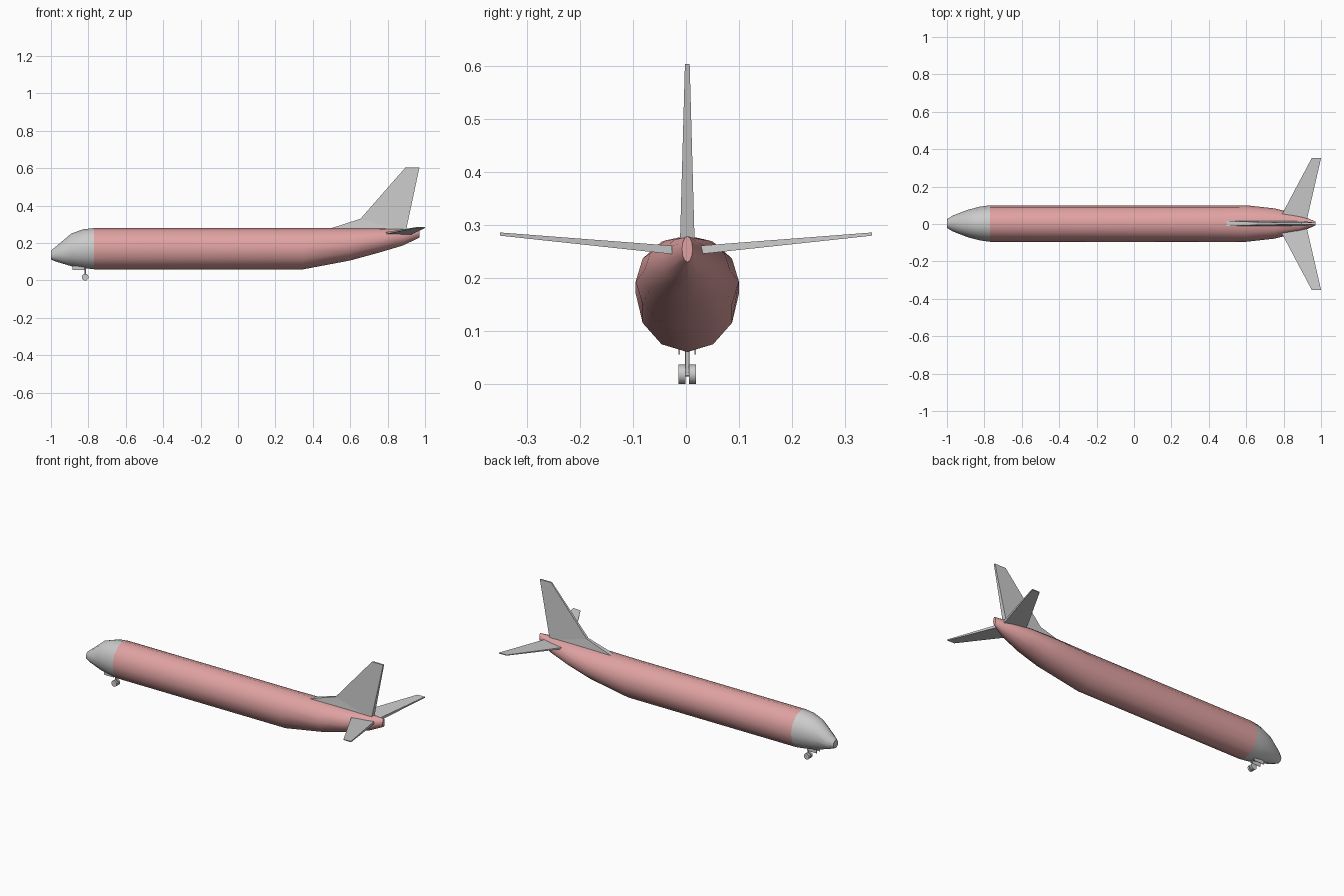
import bpy, bmesh, math
from mathutils import Vector

if "Cube" in bpy.data.objects:
    bpy.data.objects.remove(bpy.data.objects["Cube"])

YC = 0.0025   # fuselage centre line
SIDES = 12


def finish(name, bm, mat=None, angle=None):
    bmesh.ops.recalc_face_normals(bm, faces=bm.faces)
    me = bpy.data.meshes.new(name)
    bm.to_mesh(me)
    bm.free()
    ob = bpy.data.objects.new(name, me)
    bpy.context.collection.objects.link(ob)
    if mat:
        me.materials.append(mat)
    if angle:
        bpy.ops.object.select_all(action='DESELECT')
        ob.select_set(True)
        bpy.context.view_layer.objects.active = ob
        bpy.ops.object.shade_smooth_by_angle(angle=math.radians(angle))
    return ob


def loft(name, sections, cap_first, cap_last, mat=None):
    """Skin elliptical rings given as (x, half width, top, bottom)."""
    bm = bmesh.new()
    rings = []
    for x, w, top, bot in sections:
        c, h = (top + bot) / 2, (top - bot) / 2
        ring = []
        for i in range(SIDES):
            a = 2 * math.pi * i / SIDES
            ring.append(bm.verts.new((x, YC + w * math.cos(a), c + h * math.sin(a))))
        rings.append(ring)
    for r, s in zip(rings, rings[1:]):
        for i in range(SIDES):
            j = (i + 1) % SIDES
            bm.faces.new((r[i], r[j], s[j], s[i]))
    if cap_first:
        bm.faces.new(rings[0])
    if cap_last:
        bm.faces.new(rings[-1])
    return finish(name, bm, mat, 40)


def plate(name, points, faces, axis):
    """Closed panel: each point is (x, y, z, half thickness along axis)."""
    bm = bmesh.new()
    axis = Vector(axis)
    a = [bm.verts.new(Vector(p[:3]) + axis * p[3]) for p in points]
    b = [bm.verts.new(Vector(p[:3]) - axis * p[3]) for p in points]
    for f in faces:
        bm.faces.new([a[i] for i in f])
        bm.faces.new([b[i] for i in reversed(f)])
    n = len(points)
    for i in range(n):
        j = (i + 1) % n
        bm.faces.new((a[i], b[i], b[j], a[j]))
    return finish(name, bm)


def box(name, center, size):
    bm = bmesh.new()
    bmesh.ops.create_cube(bm, size=1)
    for v in bm.verts:
        v.co = Vector([c + k * s for c, k, s in zip(center, v.co, size)])
    return finish(name, bm)


def cylinder(name, center, radius, depth, along_y, segs=16):
    bm = bmesh.new()
    bmesh.ops.create_cone(bm, cap_ends=True, segments=segs,
                          radius1=radius, radius2=radius, depth=depth)
    for v in bm.verts:
        x, y, z = v.co
        v.co = Vector((x, z, -y) if along_y else (x, y, z)) + Vector(center)
    return finish(name, bm, angle=40)


pink = bpy.data.materials.new("pink_paint")
pink.diffuse_color = (0.75, 0.36, 0.36, 1)
pink.use_nodes = True
pink.node_tree.nodes["Principled BSDF"].inputs["Base Color"].default_value = pink.diffuse_color

# Nose cone and body with upswept tail
loft("nose", [(-1.0, .023, .160, .112), (-.97, .042, .184, .100),
              (-.89, .073, .252, .076), (-.825, .090, .274, .066),
              (-.77, .0975, .280, .060)], True, False)
loft("fuselage", [(-.77, .0975, .280, .060), (.35, .0975, .280, .060),
                  (.60, .0975, .280, .107), (.75, .081, .280, .148),
                  (.885, .048, .279, .188), (.97, .010, .279, .230)],
     False, True, pink)

# Tail fin with dorsal fillet
plate("tail_fin", [(.49, YC, .277, .014), (.655, YC, .33, .008),
                   (.895, YC, .604, .0045), (.97, YC, .604, .0045),
                   (.897, YC, .262, .014)],
      [(0, 1, 4), (1, 2, 3, 4)], (0, 1, 0))

# Horizontal stabilizers
for side, s in (("left", -1), ("right", 1)):
    plate(side + "_stabilizer",
          [(.79, s * .050, .253, .005), (.95, s * .352, .283, .002),
           (1.0, s * .352, .283, .003), (.925, s * .026, .253, .008)],
          [(0, 1, 2, 3)], (0, 0, 1))

# Nose landing gear
GX = -.817
cylinder("gear_strut", (GX, YC, .044), .004, .056, False, 10)
cylinder("gear_axle", (GX, YC, .018), .004, .024, True, 10)
for side, s in (("left", -1), ("right", 1)):
    cylinder(side + "_nose_wheel", (GX, YC + s * .0098, .018), .018, .013, True)
    box(side + "_gear_door", (-.852, YC + s * .015, .066), (.065, .003, .022))
